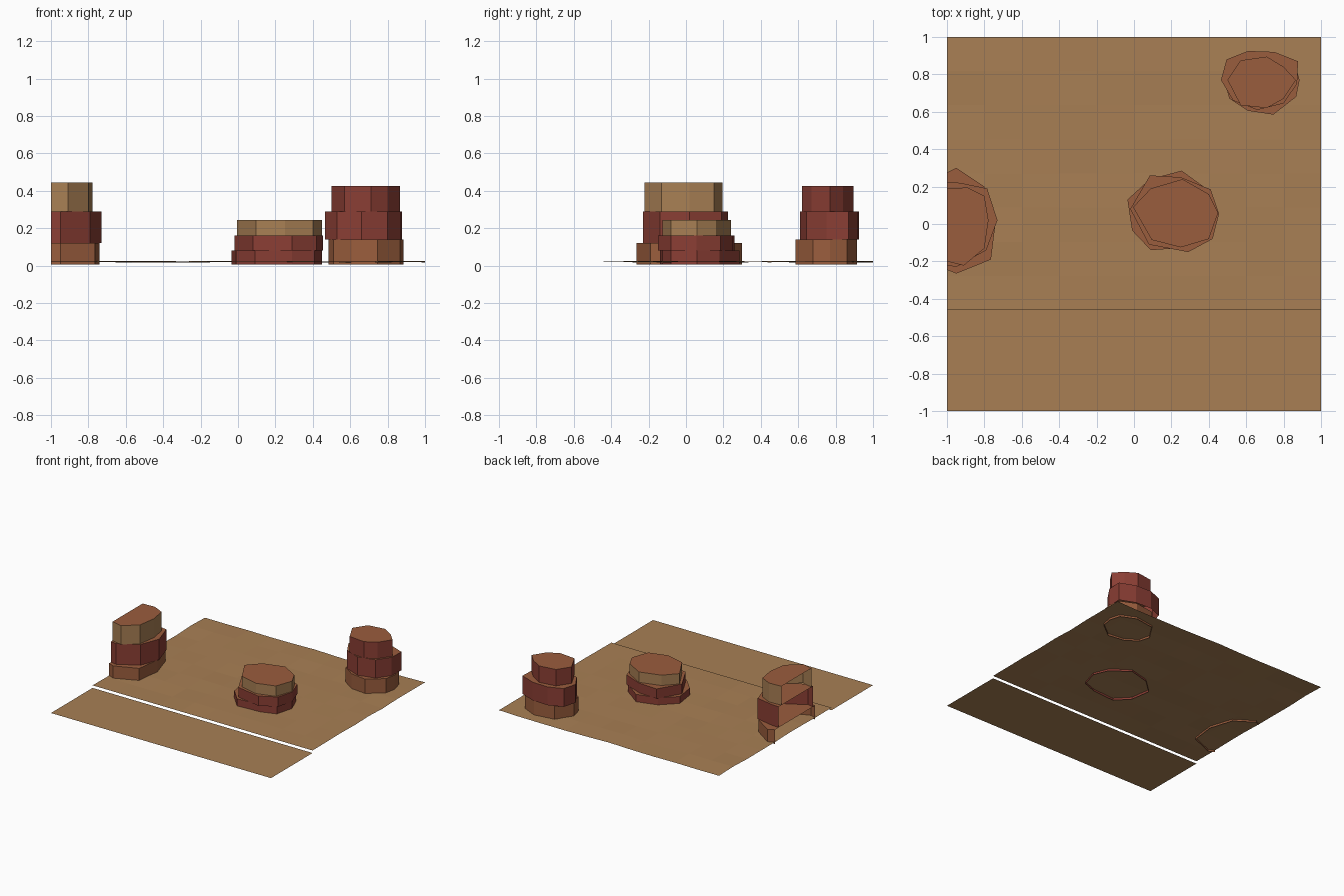
import bpy, bmesh, math, random

if "Cube" in bpy.data.objects:
    bpy.data.objects.remove(bpy.data.objects["Cube"])

random.seed(4)


def lin(c):
    c /= 255
    return c / 12.92 if c <= 0.04045 else ((c + 0.055) / 1.055) ** 2.4


def material(name, r, g, b):
    m = bpy.data.materials.new(name)
    m.diffuse_color = (lin(r), lin(g), lin(b), 1)
    m.use_nodes = True
    m.node_tree.nodes["Principled BSDF"].inputs["Base Color"].default_value = m.diffuse_color
    return m


SAND = material("sand", 168, 127, 84)
RUST = material("rust_rock", 154, 93, 61)
RED = material("red_rock", 138, 62, 52)


def add_object(name, bm, *mats):
    mesh = bpy.data.meshes.new(name)
    bm.to_mesh(mesh)
    bm.free()
    for m in mats:
        mesh.materials.append(m)
    obj = bpy.data.objects.new(name, mesh)
    bpy.context.collection.objects.link(obj)
    return obj


def rock_layer(name, outline, z0, z1, side, is_open=False):
    """Prism with a rust top and no floor; an open outline leaves the last wall out."""
    bm = bmesh.new()
    low = [bm.verts.new((x, y, z0)) for x, y in outline]
    top = [bm.verts.new((x, y, z1)) for x, y in outline]
    n = len(outline)
    for i in range(n - 1 if is_open else n):
        j = (i + 1) % n
        bm.faces.new((low[i], low[j], top[j], top[i])).material_index = 0
    bm.faces.new(top).material_index = 1
    add_object(name, bm, side, RUST)


def rock_stack(name, heights, sides, outlines, is_open=False):
    parts = ("base", "middle", "top")
    for i, part in enumerate(parts):
        rock_layer(f"{name}_{part}", outlines[i], heights[i], heights[i + 1],
                   sides[i], is_open)


# Gently uneven desert floor
bm = bmesh.new()
bmesh.ops.create_grid(bm, x_segments=10, y_segments=8, size=1)
for v in bm.verts:
    v.co.y = 0.27 + v.co.y * 0.73
    v.co.z = 0.021 + random.uniform(-0.004, 0.004)
    if v.co.y < -0.45:
        v.co.z = 0.021
add_object("desert_floor", bm, SAND)

# Lower flat strip along the front
bm = bmesh.new()
bm.faces.new([bm.verts.new(p) for p in
              ((-1, -1, 0), (1, -1, 0), (1, -0.46, 0), (-1, -0.46, 0))])
add_object("front_strip", bm, SAND)

# Left stack, sliced open at the floor edge
rock_stack("left_rock", (0.005, 0.12, 0.29, 0.445), (RUST, RED, SAND), (
    [(-1, -.245), (-.95, -.265), (-.765, -.19), (-.74, .01),
     (-.80, .20), (-.95, .30), (-1, .275)],
    [(-1, -.22), (-.95, -.23), (-.79, -.14), (-.73, .02),
     (-.785, .19), (-.93, .22), (-1, .225)],
    [(-1, -.20), (-.91, -.222), (-.80, -.13), (-.778, .02),
     (-.80, .15), (-.89, .195), (-1, .19)]), True)

# Low centre stack
rock_stack("centre_rock", (0.005, 0.08, 0.16, 0.245), (RED, RED, SAND), (
    [(-.035, .13), (-.01, -.035), (.09, -.14), (.29, -.125),
     (.41, -.08), (.45, .06), (.40, .18), (.255, .285), (.085, .24)],
    [(-.02, .08), (.08, -.11), (.29, -.15), (.42, -.08),
     (.455, .055), (.41, .185), (.25, .25), (.085, .26)],
    [(-.005, .09), (.095, -.085), (.25, -.125), (.40, -.08),
     (.45, .06), (.40, .16), (.26, .24), (.09, .19)]))

# Tall back right stack
rock_stack("back_rock", (0.005, 0.14, 0.29, 0.425), (RUST, RED, RED), (
    [(.485, .76), (.51, .67), (.61, .605), (.745, .585),
     (.867, .68), (.885, .77), (.86, .86), (.74, .915), (.57, .89)],
    [(.465, .77), (.53, .66), (.66, .61), (.80, .645),
     (.872, .75), (.877, .87), (.75, .92), (.61, .925), (.495, .88)],
    [(.50, .77), (.57, .635), (.71, .62), (.80, .67),
     (.865, .77), (.80, .84), (.71, .895), (.57, .875)]))
